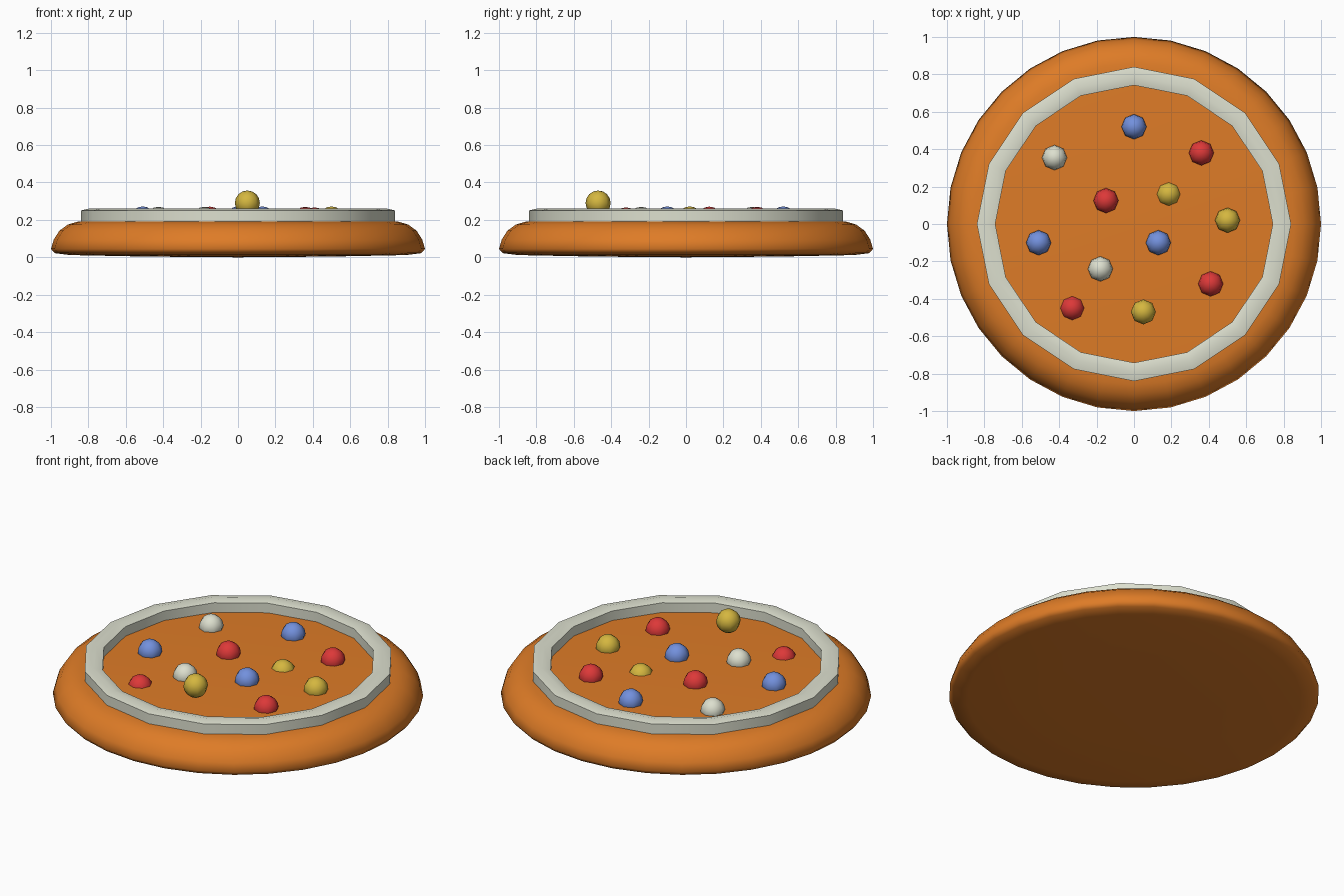
import bpy, bmesh, math

if "Cube" in bpy.data.objects:
    bpy.data.objects.remove(bpy.data.objects["Cube"])


def material(name, rgb):
    m = bpy.data.materials.new(name)
    m.diffuse_color = (*rgb, 1)
    m.use_nodes = True
    m.node_tree.nodes["Principled BSDF"].inputs["Base Color"].default_value = m.diffuse_color
    return m


ORANGE = material("dough_orange", (0.73, 0.2, 0.02))
CREAM = material("icing_cream", (0.72, 0.74, 0.62))
RED = material("candy_red", (0.72, 0.04, 0.04))
BLUE = material("candy_blue", (0.17, 0.28, 0.72))
YELLOW = material("candy_yellow", (0.66, 0.47, 0.05))


def finish(bm, name, mat, angle=180):
    bmesh.ops.recalc_face_normals(bm, faces=bm.faces[:])
    me = bpy.data.meshes.new(name)
    bm.to_mesh(me)
    bm.free()
    ob = bpy.data.objects.new(name, me)
    bpy.context.collection.objects.link(ob)
    me.materials.append(mat)
    bpy.ops.object.select_all(action='DESELECT')
    ob.select_set(True)
    bpy.context.view_layer.objects.active = ob
    bpy.ops.object.shade_smooth_by_angle(angle=math.radians(angle))
    return ob


def lathe(name, profile, sides, mat, closed=False, angle=180):
    bm = bmesh.new()
    rings = []
    for r, z in profile:
        if r == 0:
            rings.append([bm.verts.new((0, 0, z))] * sides)
        else:
            rings.append([bm.verts.new((r * math.cos(2 * math.pi * i / sides),
                                        r * math.sin(2 * math.pi * i / sides), z))
                          for i in range(sides)])
    pairs = list(zip(rings, rings[1:]))
    if closed:
        pairs.append((rings[-1], rings[0]))
    for a, b in pairs:
        for i in range(sides):
            j = (i + 1) % sides
            bm.faces.new(list(dict.fromkeys((a[i], a[j], b[j], b[i]))))
    return finish(bm, name, mat, angle)


# Round biscuit with a rounded rim and a slightly bulging underside
lathe("biscuit", [(0, 0), (0.5, 0.004), (0.9, 0.012), (0.98, 0.022), (1, 0.045),
                  (0.985, 0.095), (0.955, 0.142), (0.91, 0.175), (0.86, 0.19),
                  (0.8, 0.193), (0, 0.193)], 32, ORANGE, angle=60)

# Sixteen-sided icing ring
lathe("icing_ring", [(0.84, 0.17), (0.84, 0.25), (0.79, 0.262),
                     (0.742, 0.25), (0.742, 0.17)], 16, CREAM, closed=True, angle=60)

# Candies: x, y, height of centre, colour
candies = [
    (0.0, 0.52, 0.205, BLUE), (-0.51, -0.1, 0.205, BLUE), (0.13, -0.1, 0.205, BLUE),
    (0.36, 0.38, 0.203, RED), (-0.15, 0.125, 0.204, RED),
    (0.41, -0.32, 0.2, RED), (-0.33, -0.45, 0.175, RED),
    (0.185, 0.16, 0.17, YELLOW), (0.5, 0.02, 0.205, YELLOW), (0.05, -0.47, 0.29, YELLOW),
    (-0.425, 0.355, 0.203, CREAM), (-0.18, -0.24, 0.203, CREAM),
]
for n, (x, y, z, mat) in enumerate(candies, 1):
    bm = bmesh.new()
    bmesh.ops.create_uvsphere(bm, u_segments=8, v_segments=8, radius=0.067)
    ob = finish(bm, f"candy_{n}", mat)
    ob.location = (x, y, z)
